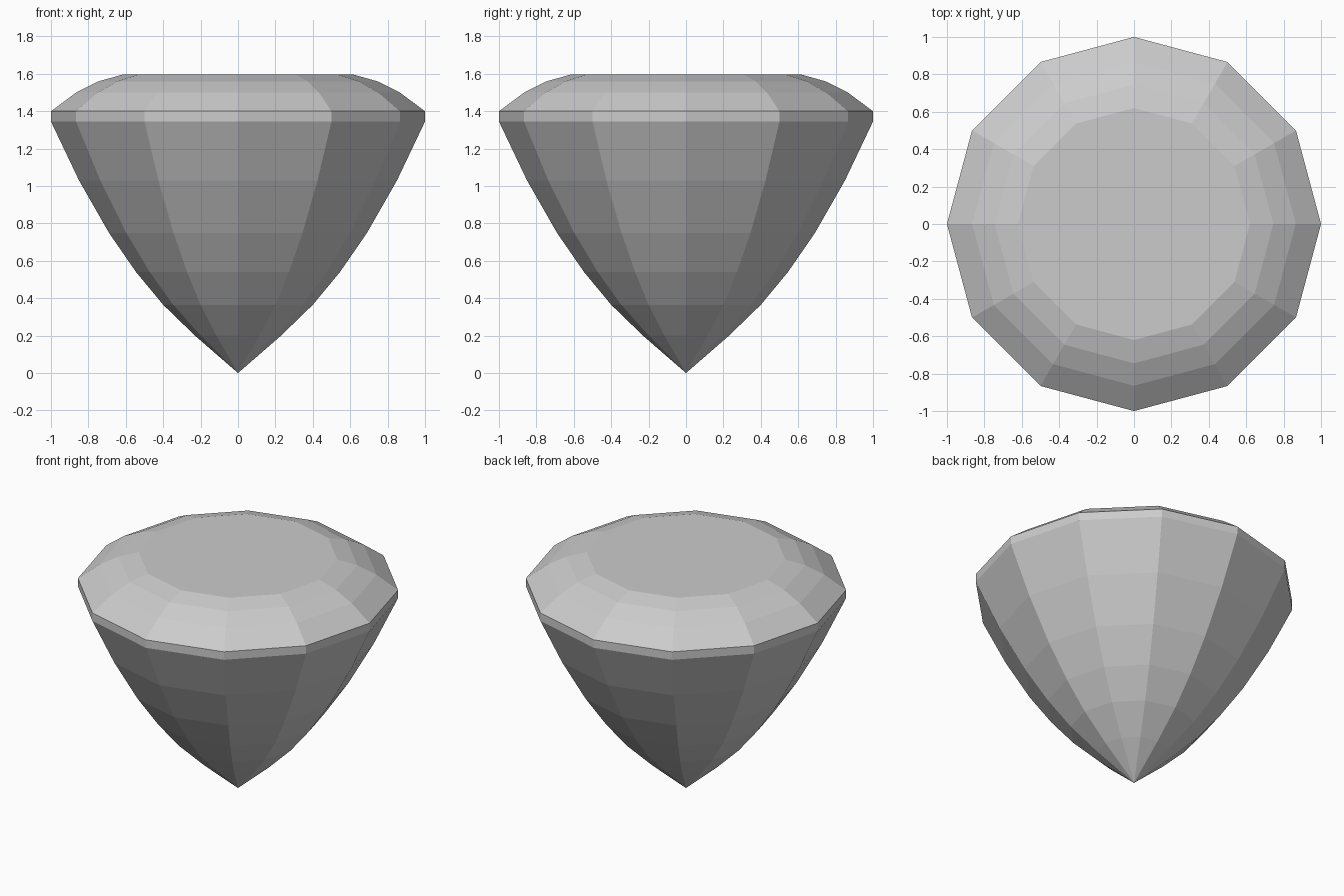
import bpy, bmesh
from math import sin, cos, pi

cube = bpy.data.objects.get("Cube")
if cube:
    bpy.data.objects.remove(cube, do_unlink=True)

SIDES = 12

# Single pale grey stone colour
stone = bpy.data.materials.new("pale_grey_stone")
stone.use_nodes = True
grey = (0.6, 0.6, 0.6, 1)
stone.diffuse_color = grey
stone.node_tree.nodes["Principled BSDF"].inputs["Base Color"].default_value = grey

# Radius and height of each facet ring, from above the tip to the table
PROFILE = [(0.23, 0.2), (0.4, 0.365), (0.545, 0.54), (0.69, 0.75), (0.85, 1.03),
           (1, 1.345), (1, 1.4), (0.865, 1.5), (0.745, 1.56), (0.62, 1.595)]


def ring(bm, radius, height):
    return [bm.verts.new((radius * cos(2 * pi * i / SIDES),
                          radius * sin(2 * pi * i / SIDES), height))
            for i in range(SIDES)]


# Faceted stone: pointed pavilion, narrow girdle, stepped crown and flat table
bm = bmesh.new()
rings = [ring(bm, r, z) for r, z in PROFILE]
tip = bm.verts.new((0, 0, 0))
for i in range(SIDES):
    j = (i + 1) % SIDES
    bm.faces.new((tip, rings[0][j], rings[0][i]))
    for low, high in zip(rings, rings[1:]):
        bm.faces.new((low[i], low[j], high[j], high[i]))
bm.faces.new(rings[-1])
bmesh.ops.recalc_face_normals(bm, faces=bm.faces)

mesh = bpy.data.meshes.new("cut_gemstone")
bm.to_mesh(mesh)
bm.free()
mesh.materials.append(stone)
bpy.context.collection.objects.link(bpy.data.objects.new("cut_gemstone", mesh))
